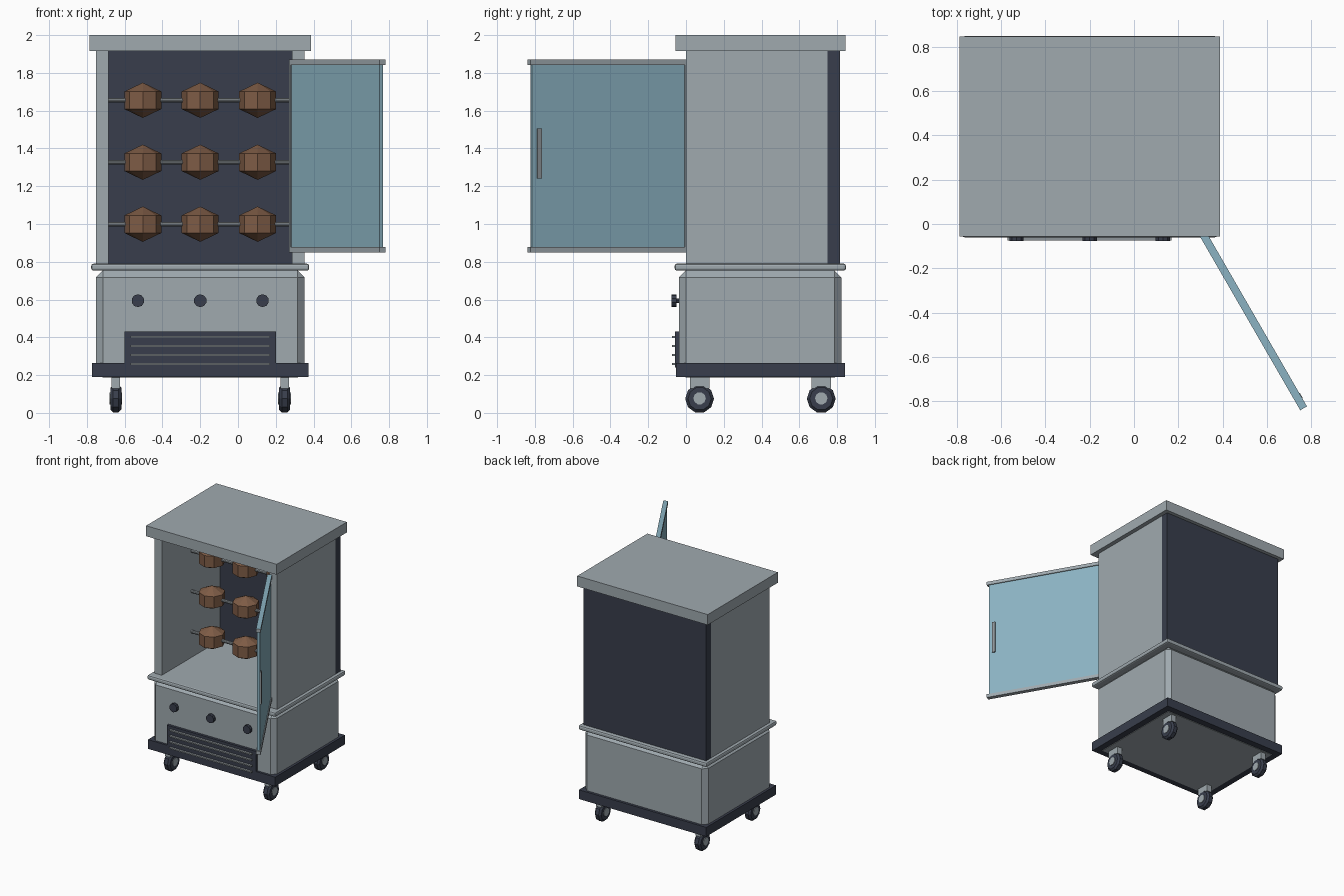
import bpy
import bmesh
import math
from mathutils import Matrix, Vector

old = bpy.data.objects.get("Cube")
if old:
    bpy.data.objects.remove(old, do_unlink=True)


def material(name, r, g, b):
    m = bpy.data.materials.new(name)
    m.use_nodes = True
    m.diffuse_color = (r, g, b, 1)
    m.node_tree.nodes["Principled BSDF"].inputs["Base Color"].default_value = (r, g, b, 1)
    return m


GREY = material("light grey", 0.35, 0.40, 0.43)
DARK = material("charcoal", 0.04, 0.048, 0.072)
GLASS = material("blue glass", 0.26, 0.45, 0.54)
STEEL = material("steel", 0.27, 0.30, 0.32)
MEAT = material("roast brown", 0.21, 0.107, 0.061)


def finish(name, bm, mat, bevel=0, segments=1):
    bmesh.ops.recalc_face_normals(bm, faces=bm.faces)
    mesh = bpy.data.meshes.new(name)
    bm.to_mesh(mesh)
    bm.free()
    mesh.materials.append(mat)
    ob = bpy.data.objects.new(name, mesh)
    bpy.context.collection.objects.link(ob)
    if bevel:
        mod = ob.modifiers.new("bevel", "BEVEL")
        mod.width = bevel
        mod.segments = segments
        mod.limit_method = "ANGLE"
        mod.angle_limit = math.radians(50)
    return ob


def box(name, mat, x, y, z, bevel=0, segments=1, frame=Matrix()):
    """Box from (min, max) pairs along each axis."""
    bm = bmesh.new()
    size = [b - a for a, b in (x, y, z)]
    centre = Vector([(a + b) / 2 for a, b in (x, y, z)])
    bmesh.ops.create_cube(bm, size=1, matrix=frame @ Matrix.Translation(centre) @ Matrix.Diagonal((*size, 1)))
    return finish(name, bm, mat, bevel, segments)


def cylinder(name, mat, centre, radius, length, axis, sides, bevel=0):
    bm = bmesh.new()
    turn = Matrix.Rotation(math.pi / 2, 4, "Y" if axis == "X" else "X")
    bmesh.ops.create_cone(bm, cap_ends=True, segments=sides, radius1=radius, radius2=radius,
                          depth=length, matrix=Matrix.Translation(centre) @ turn)
    return finish(name, bm, mat, bevel)


MID = -0.2  # cabinet centre line

# Cabinet shell
box("roof", GREY, (-0.787, 0.387), (-0.056, 0.845), (1.915, 2))
for side, x in (("right", (-0.752, -0.685)), ("left", (0.285, 0.352))):
    box(side + "_side_panel", GREY, x, (0, 0.75), (0.78, 1.916))
box("back_panel", DARK, (-0.752, 0.352), (0.75, 0.815), (0.78, 1.916))
box("counter_ledge", GREY, (-0.777, 0.377), (-0.06, 0.847), (0.753, 0.79), 0.012, 2)

# Lower cabinet and base
box("lower_cabinet", GREY, (-0.752, 0.352), (-0.036, 0.822), (0.187, 0.754), 0.036)
box("base_plate", DARK, (-0.772, 0.372), (-0.054, 0.843), (0.19, 0.265))

# Vent grille
box("vent_plate", DARK, (-0.6, 0.2), (-0.057, -0.034), (0.24, 0.43))
for i in range(4):
    z = 0.402 - i * 0.048
    box("vent_slat", STEEL, (-0.57, 0.17), (-0.075, -0.055), (z - 0.005, z + 0.005))

# Control knobs
for dx in (-0.33, 0, 0.33):
    cylinder("knob", DARK, (MID + dx, -0.064, 0.594), 0.034, 0.026, "Y", 10)
    cylinder("knob_stem", DARK, (MID + dx, -0.045, 0.594), 0.012, 0.03, "Y", 8)

# Casters
for x in (MID - 0.447, MID + 0.447):
    for y in (0.072, 0.716):
        cylinder("caster_tire", DARK, (x, y, 0.075), 0.076, 0.058, "X", 10, 0.014)
        cylinder("caster_hub", GREY, (x, y, 0.077), 0.033, 0.068, "X", 10)
        box("caster_bracket", GREY, (x - 0.023, x + 0.023), (y - 0.052, y + 0.052), (0.13, 0.192))

# Spits with roasts
SPIT_Y = 0.385
for row in range(3):
    z = 0.999 + row * 0.328
    cylinder("spit_rod", STEEL, (MID, SPIT_Y, z), 0.013, 0.98, "X", 10)
    for dx in (-0.304, 0, 0.304):
        bm = bmesh.new()
        bmesh.ops.create_uvsphere(bm, u_segments=8, v_segments=3, radius=1,
                                  matrix=Matrix.Translation((MID + dx, SPIT_Y, z))
                                  @ Matrix.Diagonal((0.113, 0.113, 0.0935, 1)))
        finish("roast", bm, MEAT)

# Open door: local x runs from the hinge outward, local y is its thickness
door = Matrix.Translation((0.285, 0, 0)) @ Matrix.Rotation(math.radians(-60), 4, "Z")
LENGTH, HALF = 0.96, 0.0175
box("door_glass", GLASS, (0.01, LENGTH - 0.014), (-0.0105, 0.0105), (0.86, 1.86), frame=door)
box("door_hinge_stile", GREY, (0, 0.016), (-HALF, HALF), (0.87, 1.85), frame=door)
box("door_bottom_rail", GREY, (0, LENGTH), (-HALF, HALF), (0.85, 0.878), frame=door)
top_rail = box("door_top_rail", GREY, (0, LENGTH), (-HALF, HALF), (1.842, 1.87), frame=door)
top_rail.data.materials.append(GLASS)
for face in top_rail.data.polygons:
    face.material_index = 1 if face.normal.z > 0.9 else 0
box("door_handle", STEEL, (0.892, 0.918), (0.008, 0.02), (1.24, 1.505), frame=door)
